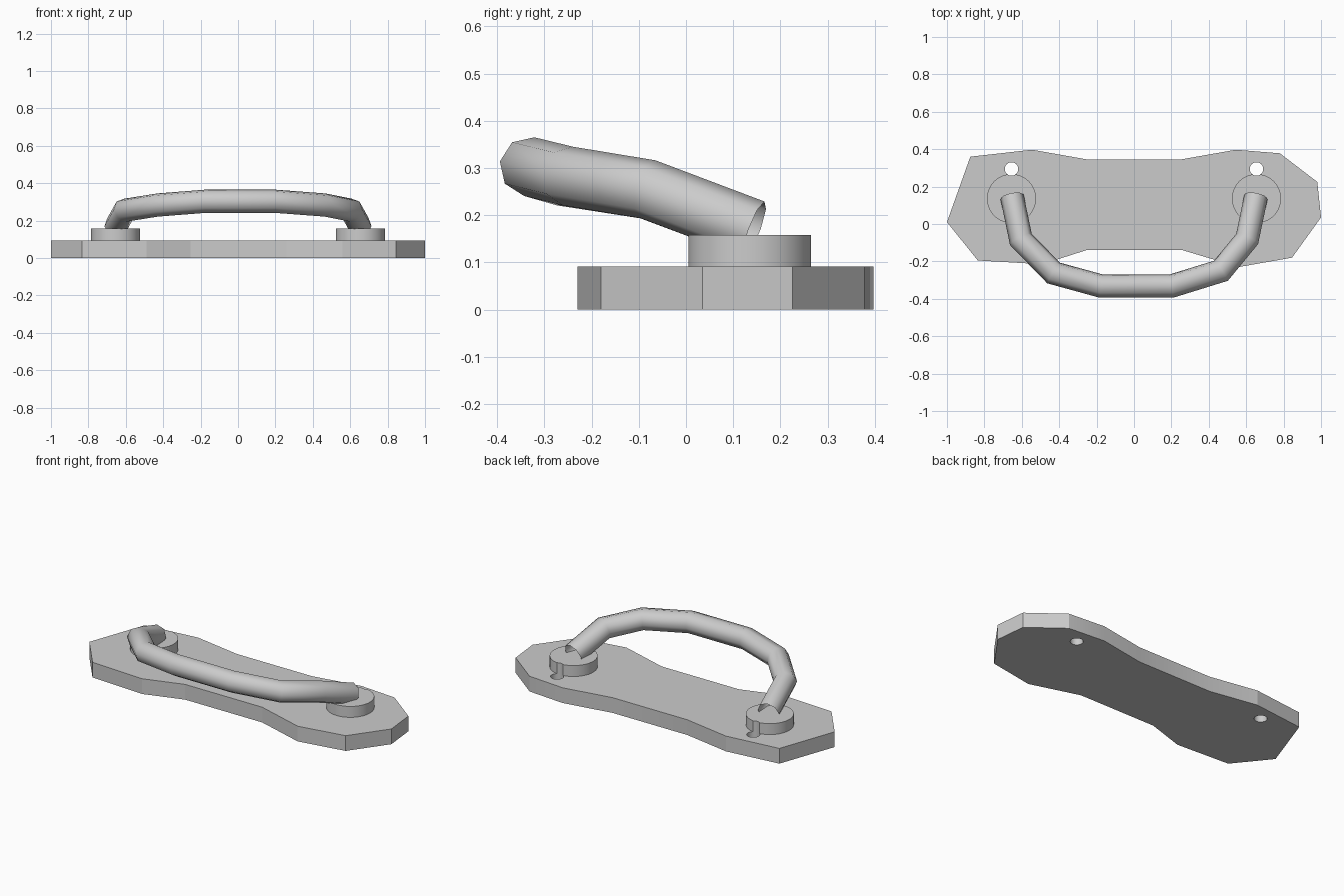
import bpy, bmesh, math
from mathutils import Vector

if "Cube" in bpy.data.objects:
    bpy.data.objects.remove(bpy.data.objects["Cube"])

metal = bpy.data.materials.new("light grey metal")
metal.diffuse_color = (0.6, 0.6, 0.6, 1)
metal.use_nodes = True
metal.node_tree.nodes["Principled BSDF"].inputs["Base Color"].default_value = metal.diffuse_color


def add_object(name, bm, mat=metal):
    me = bpy.data.meshes.new(name)
    bmesh.ops.recalc_face_normals(bm, faces=bm.faces)
    bm.to_mesh(me)
    bm.free()
    ob = bpy.data.objects.new(name, me)
    bpy.context.collection.objects.link(ob)
    if mat:
        me.materials.append(mat)
    return ob


def cylinder(name, x, y, z0, z1, r, sides, mat=metal):
    bm = bmesh.new()
    bmesh.ops.create_cone(bm, cap_ends=True, segments=sides, radius1=r, radius2=r, depth=z1 - z0)
    bmesh.ops.translate(bm, verts=bm.verts, vec=(x, y, (z0 + z1) / 2))
    return add_object(name, bm, mat)


def activate(ob):
    bpy.ops.object.select_all(action='DESELECT')
    ob.select_set(True)
    bpy.context.view_layer.objects.active = ob


def cut(ob, cutter):
    m = ob.modifiers.new("hole", 'BOOLEAN')
    m.operation, m.solver, m.object = 'DIFFERENCE', 'EXACT', cutter
    activate(ob)
    bpy.ops.object.modifier_apply(modifier=m.name)


def smooth(ob, angle):
    activate(ob)
    bpy.ops.object.shade_smooth_by_angle(angle=math.radians(angle))


# Base plate: faceted waisted outline
outline = [(-1, .01), (-.835, -.195), (-.49, -.215), (-.255, -.14), (.26, -.14),
           (.56, -.23), (.845, -.18), (1, .035), (.98, .225), (.78, .378),
           (.545, .397), (.25, .345), (-.25, .345), (-.545, .397), (-.875, .36)]
bm = bmesh.new()
face = bm.faces.new([bm.verts.new((x, y, 0)) for x, y in outline])
res = bmesh.ops.extrude_face_region(bm, geom=[face], use_keep_orig=True)
bmesh.ops.translate(bm, verts=[v for v in res["geom"] if isinstance(v, bmesh.types.BMVert)],
                    vec=(0, 0, .092))
plate = add_object("base_plate", bm)

# Round mounts and screw holes on both sides
for side, label in ((-1, "left"), (1, "right")):
    mount = cylinder(label + "_mount", side * .655, .136, .088, .158, .131, 48)
    hole = cylinder("hole_cutter", side * .655, .294, -.1, .3, .036, 24, None)
    hole.hide_render = True
    cut(plate, hole)
    cut(mount, hole)
    bpy.data.objects.remove(hole)
    smooth(mount, 30)
smooth(plate, 16)

# Handle: eight-sided open tube mitred along a bent path
path = [Vector(p) for p in (
    (-.652, .145, .17), (-.605, -.082, .255), (-.43, -.262, .283), (-.175, -.332, .303),
    (.2, -.332, .303), (.465, -.25, .283), (.605, -.08, .255), (.652, .145, .17))]
dirs = [(b - a).normalized() for a, b in zip(path, path[1:])]
normals = [dirs[0]] + [a + b for a, b in zip(dirs, dirs[1:])] + [dirs[-1]]


def project(ring, d, i):
    n = normals[i]
    return [p + d * ((path[i] - p).dot(n) / d.dot(n)) for p in ring]


start = []
for k in range(8):
    a = math.radians(35 + 45 * k)
    start.append(path[3] + Vector((0, math.cos(a), math.sin(a))) * .063)
rings = {3: project(start, dirs[3], 3)}
for i in range(4, 8):
    rings[i] = project(rings[i - 1], dirs[i - 1], i)
for i in (2, 1, 0):
    rings[i] = project(rings[i + 1], dirs[i], i)

bm = bmesh.new()
loops = [[bm.verts.new(p) for p in rings[i]] for i in range(8)]
for a, b in zip(loops, loops[1:]):
    for k in range(8):
        j = (k + 1) % 8
        bm.faces.new((a[k], a[j], b[j], b[k]))
handle = add_object("handle", bm)
smooth(handle, 60)
